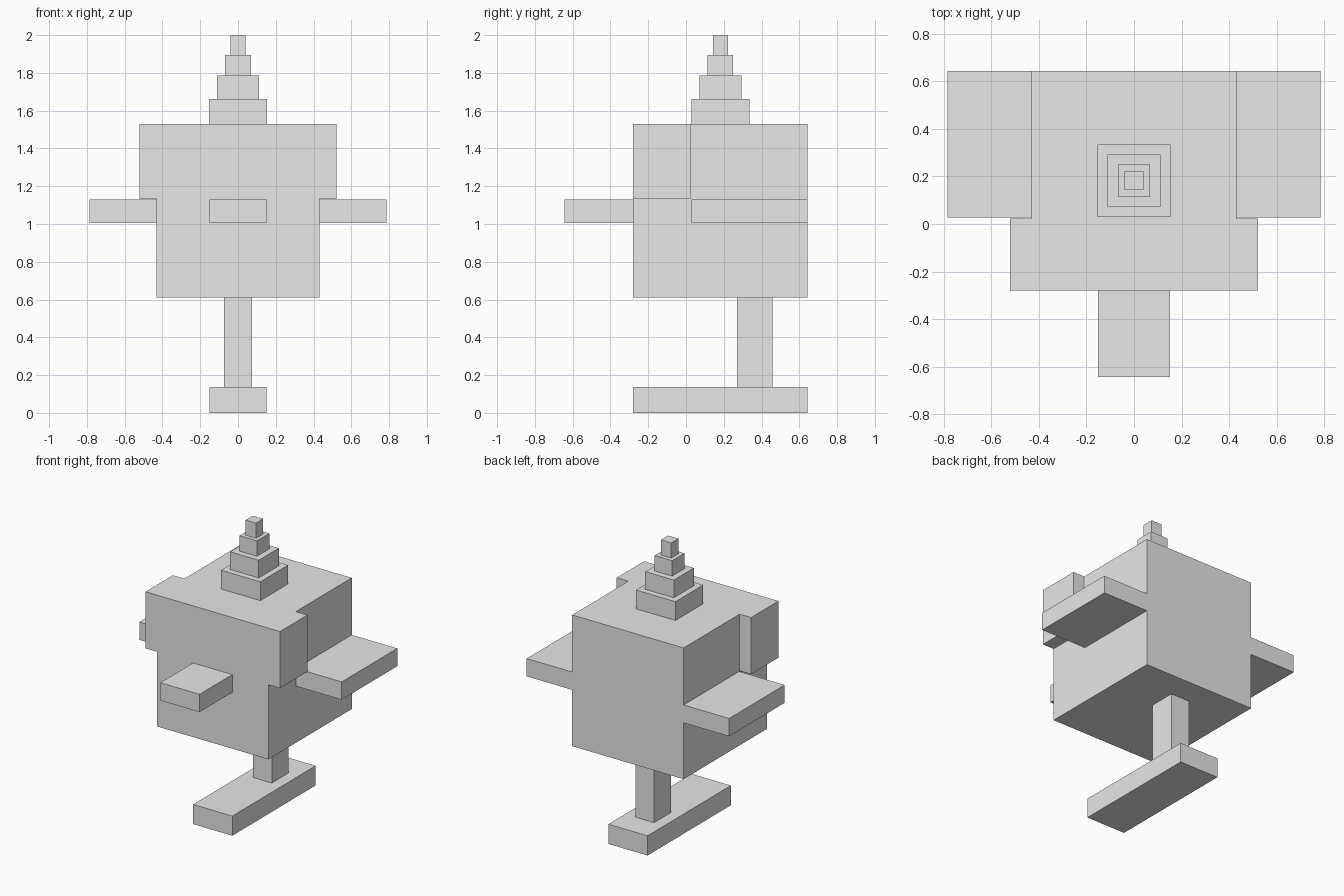
import bpy
import bmesh
from mathutils import Matrix, Vector

if "Cube" in bpy.data.objects:
    bpy.data.objects.remove(bpy.data.objects["Cube"])

grey = bpy.data.materials.new("light_grey")
grey.diffuse_color = (0.8, 0.8, 0.8, 1)
grey.use_nodes = True
grey.node_tree.nodes["Principled BSDF"].inputs["Base Color"].default_value = grey.diffuse_color


def box(name, x, y, z, open_side=None):
    """Box from (min, max) ranges; open_side drops the hidden face facing that way."""
    lo, hi = Vector((x[0], y[0], z[0])), Vector((x[1], y[1], z[1]))
    bm = bmesh.new()
    bmesh.ops.create_cube(bm, size=1, matrix=Matrix.Translation((lo + hi) / 2)
                          @ Matrix.Diagonal((*(hi - lo), 1)))
    if open_side:
        bm.normal_update()
        side = Vector(open_side)
        hidden = [f for f in bm.faces if f.normal.dot(side) > 0.9]
        bmesh.ops.delete(bm, geom=hidden, context='FACES')
    mesh = bpy.data.meshes.new(name)
    bm.to_mesh(mesh)
    bm.free()
    mesh.materials.append(grey)
    obj = bpy.data.objects.new(name, mesh)
    bpy.context.collection.objects.link(obj)
    return obj


FRONT, BACK = -0.28, 0.643

# Foot and single leg
box("foot", (-0.152, 0.152), (FRONT, BACK), (0, 0.138))
box("leg", (-0.073, 0.073), (0.27, 0.457), (0.138, 0.61), (0, 0, 1))

# Main block and the snout on its front
box("body", (-0.432, 0.432), (FRONT, BACK), (0.61, 1.53))
box("snout", (-0.152, 0.152), (-0.643, FRONT), (1.005, 1.13), (0, 1, 0))

# Side blocks at the upper front and flat wings behind them
for label, s in (("left", -1), ("right", 1)):
    box(label + "_side_block", sorted((s * 0.432, s * 0.521)), (FRONT, 0.023),
        (1.133, 1.53), (-s, 0, 0))
    box(label + "_wing", sorted((s * 0.432, s * 0.785)), (0.028, BACK),
        (1.005, 1.13), (-s, 0, 0))

# Stepped spire
z, cy = 1.53, 0.182
for i, (half, top) in enumerate(((0.153, 1.662), (0.111, 1.786), (0.068, 1.894), (0.04, 2.0))):
    box(f"spire_step_{i + 1}", (-half, half), (cy - half, cy + half), (z, top), (0, 0, -1))
    z = top
